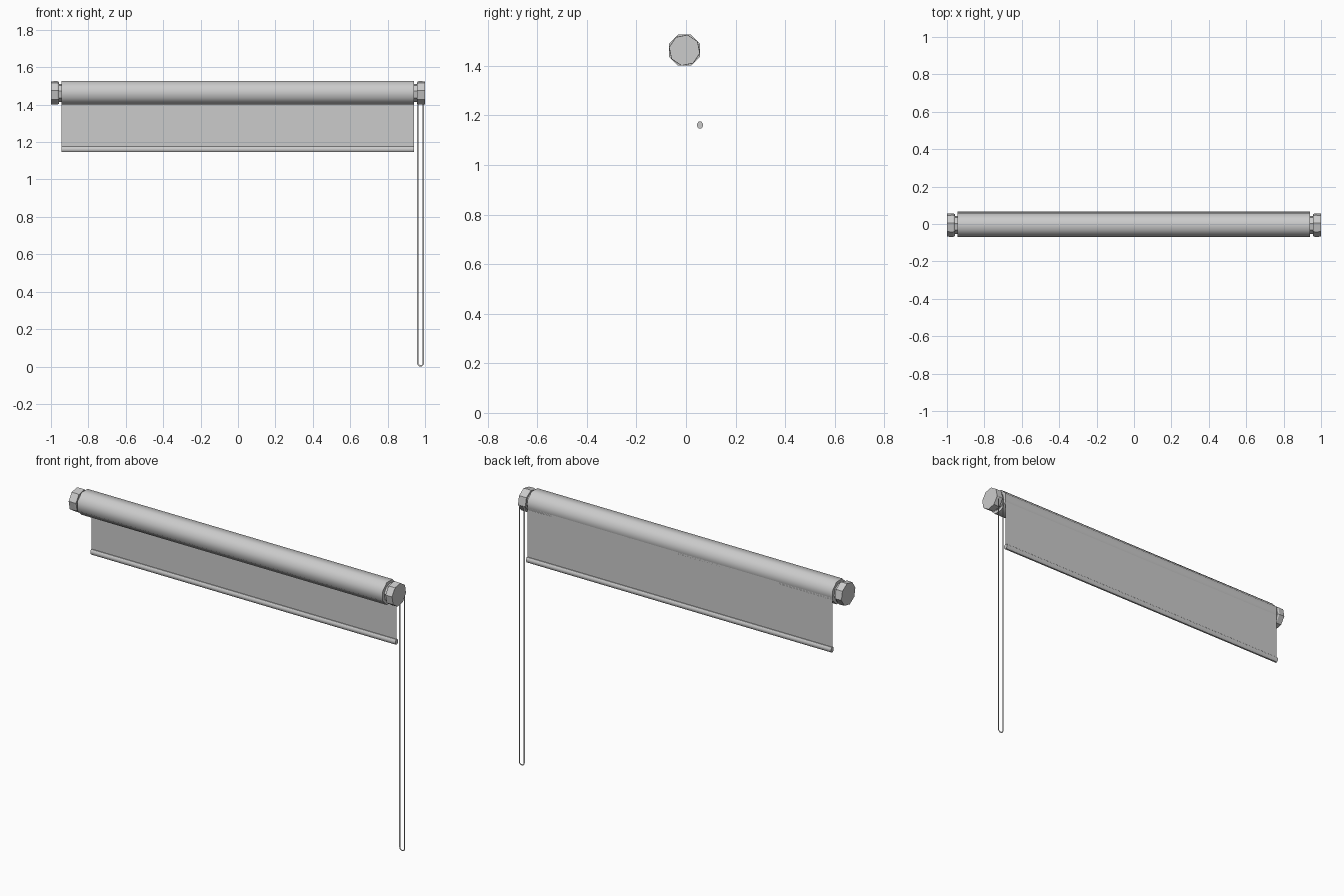
import bpy, math

if "Cube" in bpy.data.objects:
    bpy.data.objects.remove(bpy.data.objects["Cube"])

AXIS_Y, AXIS_Z = -0.006, 1.463   # roller axis
BACK_Y = 0.0565                  # plane of the hanging fabric and cord
X0, X1 = -0.945, 0.942           # fabric extent


def make(name, verts, faces, smooth=None):
    me = bpy.data.meshes.new(name)
    me.from_pydata(verts, [], faces)
    ob = bpy.data.objects.new(name, me)
    bpy.context.collection.objects.link(ob)
    if smooth is not None:
        bpy.ops.object.select_all(action='DESELECT')
        ob.select_set(True)
        bpy.context.view_layer.objects.active = ob
        bpy.ops.object.shade_smooth_by_angle(angle=math.radians(smooth))
    return ob


def lathe_x(name, rings, cy, cz, turn, n=8, stretch=1.0, smooth=None):
    """Closed solid around an x axis; rings are (x, radius) with rising x."""
    verts, faces = [], []
    for x, r in rings:
        for i in range(n):
            a = turn + 2 * math.pi * i / n
            verts.append((x, cy + r * math.cos(a), cz + r * stretch * math.sin(a)))
    for k in range(len(rings) - 1):
        for i in range(n):
            j = (i + 1) % n
            faces.append((k*n + i, k*n + n + i, k*n + n + j, k*n + j)[::-1])
    faces.append(tuple(range(n))[::-1])
    faces.append(tuple(range((len(rings) - 1) * n, len(rings) * n)))
    return make(name, verts, faces, smooth)


flat = math.pi / 8
R = 0.0625 / math.cos(flat)

# rolled fabric
lathe_x("fabric_roll", [(X0, R), (X1, R)], AXIS_Y, AXIS_Z, flat, smooth=50)

# end caps with narrow necks
profile = [(0.935, 0.049), (0.957, 0.049), (0.957, 0.059), (0.966, 0.064), (1.0, 0.063)]
lathe_x("end_cap_right", profile, AXIS_Y, AXIS_Z, flat + 0.2)
lathe_x("end_cap_left", [(-x, r) for x, r in reversed(profile)], AXIS_Y, AXIS_Z, flat + 0.2)

# hanging fabric, a single sheet
make("fabric_sheet",
     [(X0, BACK_Y, 1.16), (X1, BACK_Y, 1.16), (X1, BACK_Y, 1.45), (X0, BACK_Y, 1.45)],
     [(0, 1, 2, 3)])

# weighted bottom bar
lathe_x("bottom_bar", [(X0, 0.0125), (X1, 0.0125)], BACK_Y, 1.161, flat,
        stretch=1.27, smooth=50)

# pull cord: flat U-shaped ribbon
cx, ro, ri, top = 0.976, 0.0185, 0.0115, 1.45
steps = 8
path = [(-1, 0, top)] + [(math.cos(math.pi + math.pi * i / steps),
                          math.sin(math.pi + math.pi * i / steps), ro)
                         for i in range(steps + 1)] + [(1, 0, top)]
verts, faces = [], []
for c, s, z in path:
    verts += [(cx + ro * c, BACK_Y, z + ro * s), (cx + ri * c, BACK_Y, z + ri * s)]
for i in range(len(path) - 1):
    faces.append((2*i, 2*i + 2, 2*i + 3, 2*i + 1))
make("pull_cord", verts, faces)
